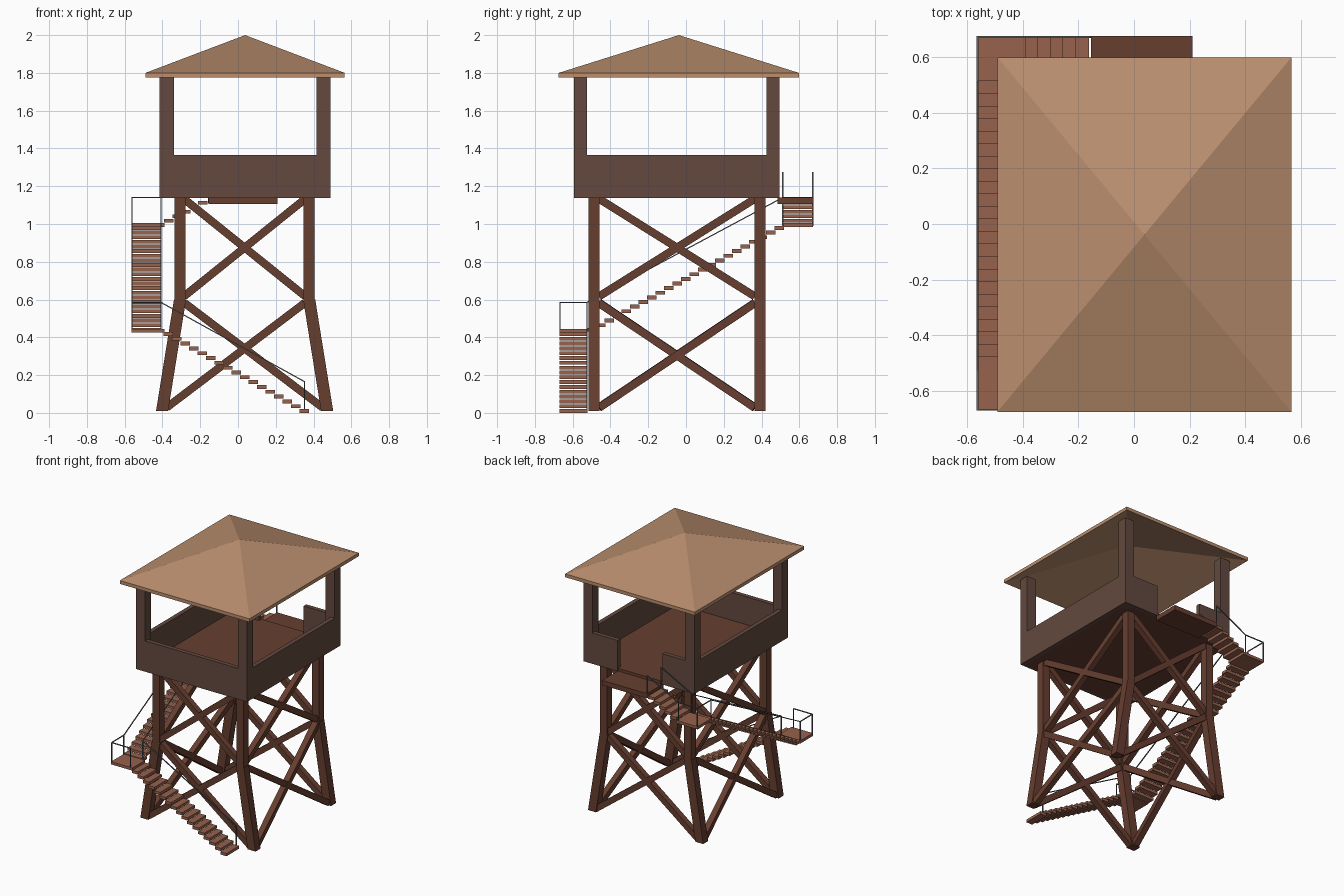
import bpy, bmesh
from mathutils import Vector, Matrix

if "Cube" in bpy.data.objects:
    bpy.data.objects.remove(bpy.data.objects["Cube"])


def srgb(r, g, b):
    return tuple(((c / 255 + 0.055) / 1.055) ** 2.4 for c in (r, g, b)) + (1,)


def material(name, *rgb):
    m = bpy.data.materials.new(name)
    m.diffuse_color = srgb(*rgb)
    m.use_nodes = True
    m.node_tree.nodes["Principled BSDF"].inputs["Base Color"].default_value = m.diffuse_color
    return m


ROOF = material("tan roof", 186, 142, 110)
CABIN = material("dark cabin brown", 99, 73, 63)
TIMBER = material("red brown timber", 103, 62, 48)
STEP = material("light step brown", 151, 98, 77)
RAIL = material("grey metal", 98, 100, 104)


class Part:
    """Collects simple solids into one named object."""

    def __init__(self, name, mat):
        self.name, self.mat, self.bm = name, mat, bmesh.new()

    def box(self, x0, x1, y0, y1, z0, z1):
        m = Matrix.Translation(((x0 + x1) / 2, (y0 + y1) / 2, (z0 + z1) / 2))
        m = m @ Matrix.Diagonal((x1 - x0, y1 - y0, z1 - z0, 1))
        bmesh.ops.create_cube(self.bm, size=1, matrix=m)

    def prism(self, a, b, w, d):
        # post with level ends, may lean
        rings = [[self.bm.verts.new((p[0] + sx * w / 2, p[1] + sy * d / 2, p[2]))
                  for sx, sy in ((-1, -1), (1, -1), (1, 1), (-1, 1))] for p in (a, b)]
        self.bm.faces.new(rings[0][::-1])
        self.bm.faces.new(rings[1])
        for i in range(4):
            j = (i + 1) % 4
            self.bm.faces.new((rings[0][i], rings[0][j], rings[1][j], rings[1][i]))

    def beam(self, a, b, w):
        a, b = Vector(a), Vector(b)
        z = (b - a).normalized()
        x = z.cross(Vector((0, 0, 1)))
        x = Vector((1, 0, 0)) if x.length < 1e-4 else x.normalized()
        rot = Matrix((x, z.cross(x), z)).transposed().to_4x4()
        m = Matrix.Translation((a + b) / 2) @ rot @ Matrix.Diagonal((w, w, (b - a).length, 1))
        bmesh.ops.create_cube(self.bm, size=1, matrix=m)

    def done(self):
        bmesh.ops.recalc_face_normals(self.bm, faces=self.bm.faces)
        me = bpy.data.meshes.new(self.name)
        self.bm.to_mesh(me)
        self.bm.free()
        me.materials.append(self.mat)
        ob = bpy.data.objects.new(self.name, me)
        bpy.context.collection.objects.link(ob)


# Legs: leaning below z 0.6, upright above
CX, CY = 0.035, -0.048
LY = 0.439
SIGNS = [(-1, -1), (1, -1), (1, 1), (-1, 1)]


def joint(s, level):
    dx, z = ((0.437, 0.01), (0.342, 0.6), (0.342, 1.15))[level]
    return (CX + s[0] * dx, CY + s[1] * LY, z)


legs = Part("tower_legs", TIMBER)
for s in SIGNS:
    legs.prism(joint(s, 0), joint(s, 1), 0.064, 0.058)
    legs.prism(joint(s, 1), joint(s, 2), 0.058, 0.058)
legs.done()

# Crossed braces on each face, two levels
braces = Part("cross_braces", TIMBER)
for i in range(4):
    a, b = SIGNS[i], SIGNS[(i + 1) % 4]
    for level in (0, 1):
        for p, q in ((a, b), (b, a)):
            lo, hi = Vector(joint(p, level)), Vector(joint(q, level + 1))
            lo, hi = lo.lerp(hi, 0.03), lo.lerp(hi, 0.97)
            braces.beam(lo, hi, 0.042)
braces.done()

# Cabin floor and the small entry platform
X0, X1, Y0, Y1 = -0.415, 0.49, -0.594, 0.495
D0, D1 = -0.155, 0.21
floor = Part("cabin_floor", TIMBER)
floor.box(X0 + 0.01, X1 - 0.01, Y0 + 0.01, Y1 - 0.002, 1.138, 1.16)
floor.done()
plat = Part("entry_platform", TIMBER)
plat.box(D0, D1, Y1 - 0.01, 0.675, 1.105, 1.14)
plat.done()

# Cabin walls, open at the back for the doorway
T, WT = 0.032, 1.365
walls = Part("cabin_walls", CABIN)
walls.box(X0, X1, Y0, Y0 + T, 1.138, WT)
walls.box(X0, X0 + T, Y0, Y1, 1.138, WT)
walls.box(X1 - T, X1, Y0, Y1, 1.138, WT)
walls.box(X0, D0, Y1 - T, Y1, 1.138, WT)
walls.box(D1, X1, Y1 - T, Y1, 1.138, WT)
walls.done()
posts = Part("cabin_posts", CABIN)
for x in (X0, X1 - 0.075):
    for y in (Y0, Y1 - 0.07):
        posts.box(x, x + 0.075, y, y + 0.07, 1.138, 1.79)
posts.done()

# Hollow pyramid roof with a thin eave
roof = Part("roof", ROOF)
RX0, RX1, RY0, RY1 = -0.49, 0.565, -0.674, 0.598
corners = [(RX0, RY0), (RX1, RY0), (RX1, RY1), (RX0, RY1)]
top = [roof.bm.verts.new((x, y, 1.80)) for x, y in corners]
low = [roof.bm.verts.new((x, y, 1.775)) for x, y in corners]
mid = ((RX0 + RX1) / 2, (RY0 + RY1) / 2)
apex = roof.bm.verts.new((*mid, 2.0))
inner = roof.bm.verts.new((*mid, 1.975))
for i in range(4):
    j = (i + 1) % 4
    roof.bm.faces.new((top[i], top[j], apex))
    roof.bm.faces.new((low[i], low[j], top[j], top[i]))
    roof.bm.faces.new((low[j], low[i], inner))
roof.done()

# Stairs: front flight, left flight, back flight
SX0, SX1 = -0.565, -0.41
FY0, FY1 = -0.67, -0.522
BY0, BY1 = 0.515, 0.672
H = 0.025
RUN, TH = 0.045, 0.02
st = Part("front_stairs", STEP)
for i in range(17):
    x, z = 0.35 - RUN * i, 0.02 + 0.0255 * i
    st.box(x - H, x + H, FY0, FY1, z - TH, z)
st.done()
st = Part("left_stairs", STEP)
for i in range(23):
    y, z = -0.4975 + RUN * i, 0.45 + 0.0245 * i
    st.box(SX0, SX1, y - H, y + H, z - TH, z)
st.done()
st = Part("back_stairs", STEP)
for i in range(5):
    x, z = -0.367 + RUN * i, 1.027 + 0.024 * i
    st.box(x - H, x + H, BY0, BY1, z - TH, z)
st.done()
st = Part("stair_landings", STEP)
st.box(SX0, SX1 + 0.02, FY0, FY1, 0.425, 0.445)
st.box(SX0, SX1 + 0.02, BY0, BY1, 0.985, 1.005)
st.done()

# Thin handrails with posts
rails = Part("handrails", RAIL)
W = 0.006
xo, xi = SX0 + 0.003, SX1 + 0.002
fo, fi = FY0 + 0.003, FY1 - 0.003
bi, bo = BY0 - 0.003, BY1 - 0.001
Z1, Z2, Z3 = 0.585, 1.14, 1.272


def run(*pts):
    for p, q in zip(pts, pts[1:]):
        rails.beam(p, q, W)


run((xi, fo, Z1), (xo, fo, Z1), (xo, fi, Z1), (xo, bi, Z2), (xo, bo, Z2), (xi, bo, Z2), (D0, bo, Z3))
run((0.353, fi, 0.0), (0.353, fi, 0.165), (xi, fi, Z1), (xi, bi, Z2), (D0, bi, Z3))
for x, y, z, h in ((xi, fo, 0.43, Z1), (xo, fo, 0.43, Z1), (xo, fi, 0.43, Z1), (xi, fi, 0.43, Z1),
                   (xo, bi, 0.99, Z2), (xo, bo, 0.99, Z2), (xi, bo, 0.99, Z2), (xi, bi, 0.99, Z2),
                   (D0, bo, 1.11, Z3), (D0, bi, 1.11, Z3)):
    run((x, y, z), (x, y, h))
rails.done()
